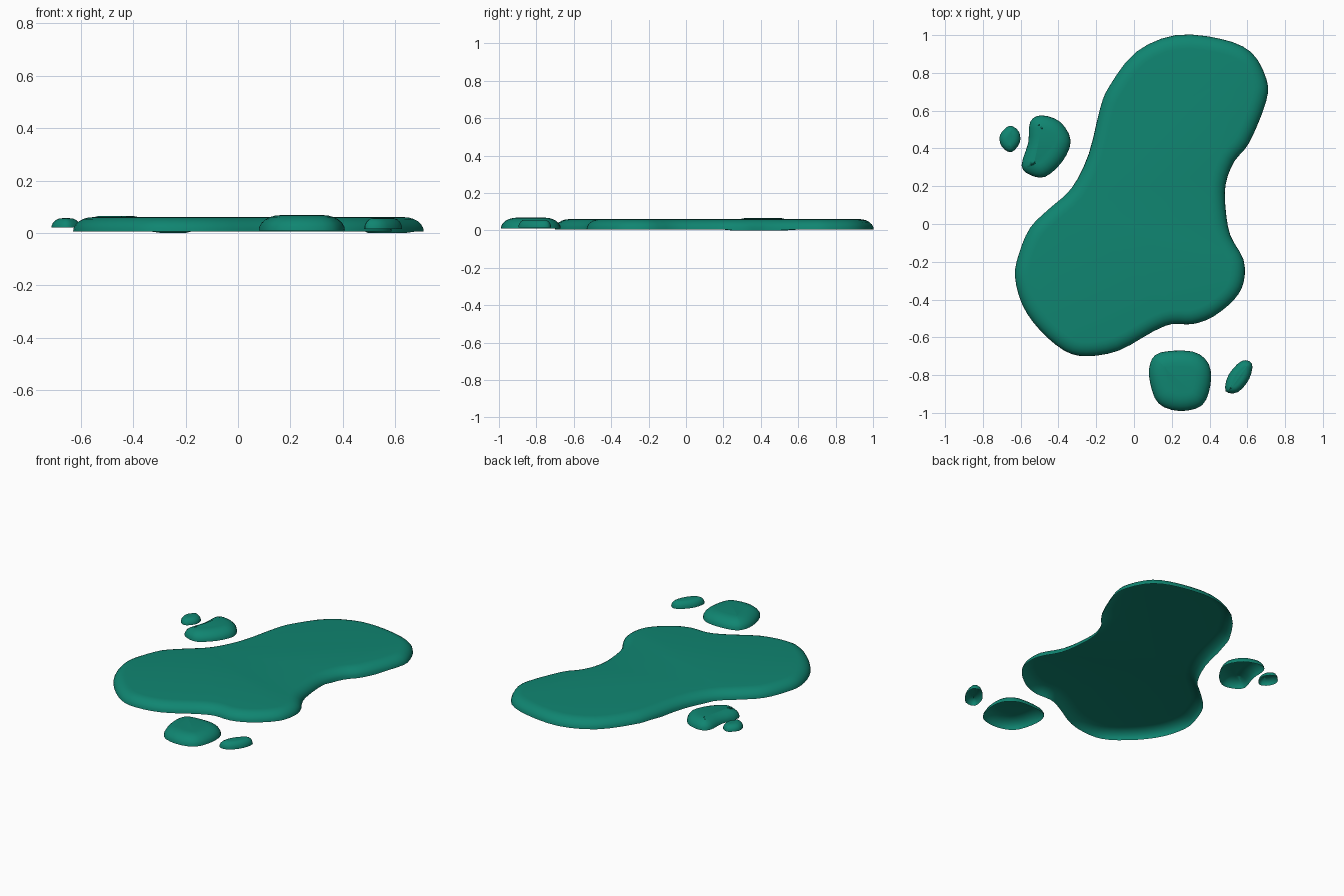
import bpy, bmesh, math
from mathutils import Vector

default_cube = bpy.data.objects.get("Cube")
if default_cube:
    bpy.data.objects.remove(default_cube, do_unlink=True)

# One glossy teal for every part
teal = bpy.data.materials.new("teal_liquid")
teal.use_nodes = True
colour = (0.005, 0.235, 0.165, 1)
teal.diffuse_color = colour
teal.node_tree.nodes["Principled BSDF"].inputs["Base Color"].default_value = colour


def smooth_outline(points, steps):
    """Closed Catmull-Rom curve through the points."""
    pts = [Vector(p) for p in points]
    count = len(pts)
    result = []
    for i in range(count):
        a, b, c, d = (pts[(i + k) % count] for k in (-1, 0, 1, 2))
        for s in range(steps):
            t = s / steps
            result.append(0.5 * (2 * b + (c - a) * t
                                 + (2 * a - 5 * b + 4 * c - d) * t ** 2
                                 + (3 * b - a - 3 * c + d) * t ** 3))
    return result


def inward_normals(outline):
    """Unit normals pointing into a clockwise outline."""
    count = len(outline)
    normals = []
    for i in range(count):
        tangent = (outline[(i + 1) % count] - outline[i - 1]).normalized()
        normals.append(Vector((tangent.y, -tangent.x)))
    return normals


def make_blob(name, points, bottom, top, rim_width, steps=3, dip=None):
    """Open-bottomed flat shell with a quarter-round rim."""
    outline = smooth_outline(points, steps)
    normals = inward_normals(outline)
    count, levels = len(outline), 6
    bm = bmesh.new()
    rings = []
    for level in range(levels + 1):
        angle = math.pi / 2 * level / levels
        inset = rim_width * (1 - math.cos(angle))
        z = bottom + (top - bottom) * math.sin(angle)
        ring = []
        for p, n in zip(outline, normals):
            q = p + n * inset
            sag = bottom if dip and level == 0 and dip[0] < p.y < dip[1] else 0
            ring.append(bm.verts.new((q.x, q.y, z - sag)))
        rings.append(ring)
    for low, high in zip(rings, rings[1:]):
        for i in range(count):
            j = (i + 1) % count
            bm.faces.new((low[j], low[i], high[i], high[j]))
    bm.faces.new(list(reversed(rings[-1])))
    for face in bm.faces:
        face.smooth = True
    mesh = bpy.data.meshes.new(name)
    bm.to_mesh(mesh)
    bm.free()
    mesh.materials.append(teal)
    blob = bpy.data.objects.new(name, mesh)
    bpy.context.collection.objects.link(blob)
    return blob


# Main puddle
make_blob("main_puddle", [
    (.22, 1), (.46, .98), (.62, .91), (.7, .77), (.7, .65), (.61, .43),
    (.53, .33), (.485, .21), (.485, .08), (.51, -.06), (.58, -.19),
    (.58, -.31), (.53, -.4), (.42, -.49), (.31, -.53), (.2, -.53),
    (.1, -.57), (-.08, -.67), (-.25, -.7), (-.37, -.67), (-.5, -.56),
    (-.59, -.43), (-.63, -.28), (-.61, -.16), (-.55, -.02), (-.45, .08),
    (-.33, .19), (-.24, .37), (-.18, .61), (-.13, .73), (.01, .91),
], .005, .06, .075, dip=(.24, .57))

# Splashes beside the puddle
make_blob("back_splash", [
    (-.49, .575), (-.39, .54), (-.335, .44), (-.38, .33), (-.47, .25),
    (-.55, .26), (-.595, .31), (-.56, .43), (-.55, .54),
], .01, .065, .075)
make_blob("front_splash", [
    (.14, -.68), (.31, -.675), (.395, -.74), (.405, -.85), (.36, -.96),
    (.24, -.99), (.13, -.95), (.085, -.84), (.085, -.74),
], .01, .068, .085)

# Small drops
make_blob("back_drop", [
    (-.66, .52), (-.61, .49), (-.605, .43), (-.65, .38), (-.7, .41),
    (-.71, .47),
], .02, .056, .04)
make_blob("front_drop", [
    (.57, -.725), (.625, -.74), (.61, -.82), (.55, -.89), (.485, -.885),
    (.5, -.8),
], .015, .056, .035)
